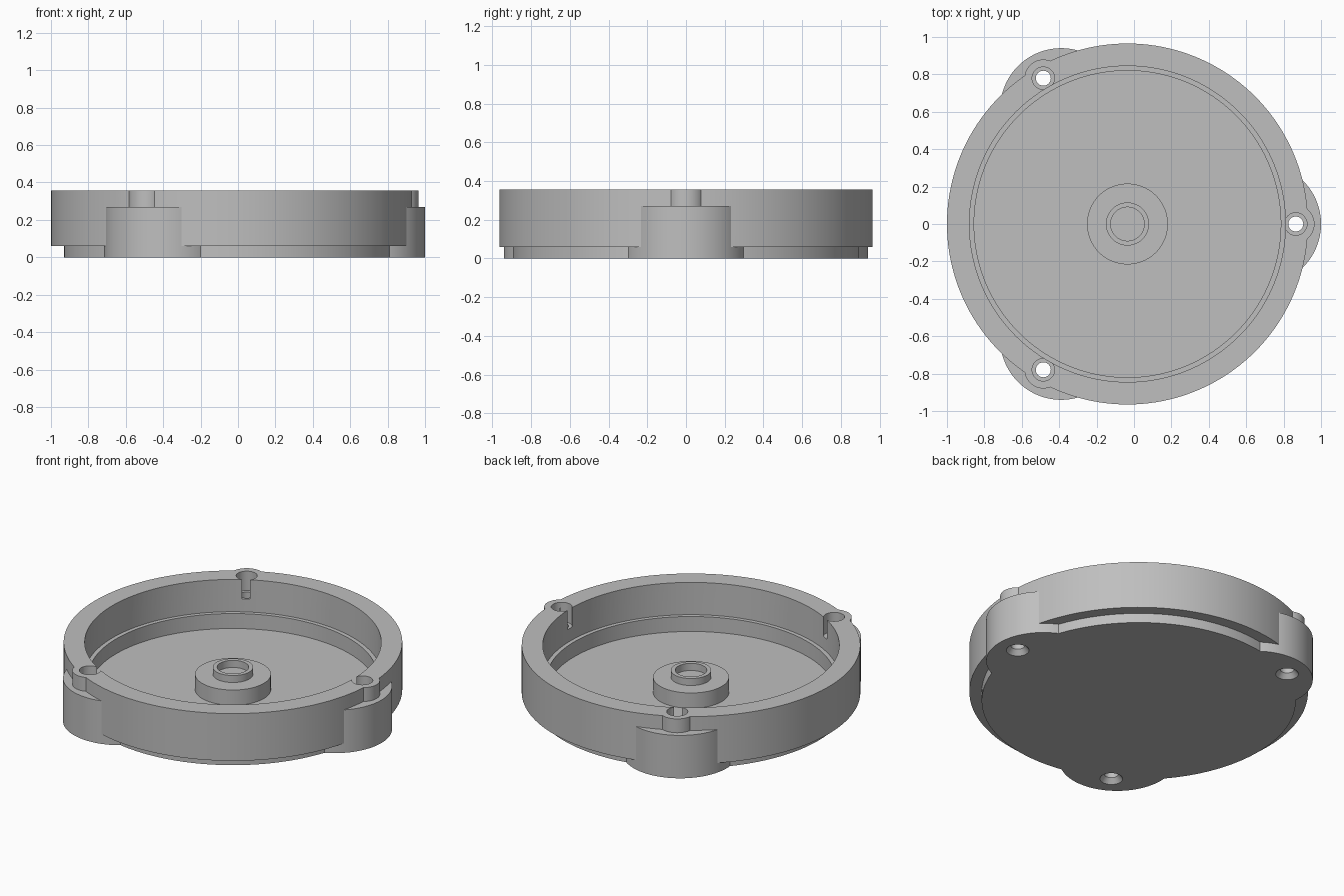
import bpy, bmesh, math
from mathutils import Matrix, Vector

cube = bpy.data.objects.get("Cube")
if cube:
    bpy.data.objects.remove(cube, do_unlink=True)

CENTRE_X = -0.035      # axis of the round housing
HEIGHT = 0.357
ABOVE = 0.5            # cutters run past the top


def lathe(name, profile, distance=0.0, angle=0.0, steps=128):
    """Spin an (radius, z) profile around a vertical axis placed off the housing axis."""
    bm = bmesh.new()
    verts = [bm.verts.new((r, 0, z)) for r, z in profile]
    edges = [bm.edges.new(pair) for pair in zip(verts, verts[1:])]
    bmesh.ops.spin(bm, geom=verts + edges, cent=(0, 0, 0), axis=(0, 0, 1),
                   angle=math.tau, steps=steps, use_duplicate=False)
    bmesh.ops.remove_doubles(bm, verts=bm.verts, dist=1e-5)
    bmesh.ops.recalc_face_normals(bm, faces=bm.faces)
    offset = Vector((CENTRE_X + distance * math.cos(angle), distance * math.sin(angle), 0))
    bmesh.ops.transform(bm, matrix=Matrix.Translation(offset), verts=bm.verts)
    mesh = bpy.data.meshes.new(name)
    bm.to_mesh(mesh)
    bm.free()
    obj = bpy.data.objects.new(name, mesh)
    bpy.context.collection.objects.link(obj)
    return obj


def cylinder(name, radius, low, high, distance, angle, steps=96):
    return lathe(name, [(0, low), (radius, low), (radius, high), (0, high)],
                 distance, angle, steps)


def combine(target, other, operation):
    """Apply a boolean and discard the helper."""
    other.hide_render = True
    mod = target.modifiers.new(operation, 'BOOLEAN')
    mod.operation = operation
    mod.solver = 'EXACT'
    mod.object = other
    bpy.context.view_layer.objects.active = target
    bpy.ops.object.modifier_apply(modifier=mod.name)
    bpy.data.objects.remove(other, do_unlink=True)


# Round body with a narrower foot
housing = lathe("housing", [(0, 0), (0.895, 0), (0.895, 0.06), (0.965, 0.06),
                            (0.965, HEIGHT), (0, HEIGHT)], steps=160)

# Three mounting lobes, each with a taller screw boss
angles = [i * math.tau / 3 for i in range(3)]
for a in angles:
    combine(housing, cylinder("lobe", 0.326, 0, 0.27, 0.709, a, 128), 'UNION')
    combine(housing, cylinder("screw_boss", 0.1, 0.1, HEIGHT, 0.9, a), 'UNION')

# Cavity with a stepped wall, leaving the hub and its raised ring standing
cavity = lathe("cavity", [(0, 0.155), (0.09, 0.155), (0.09, 0.2), (0.115, 0.2),
                          (0.115, 0.156), (0.216, 0.156), (0.216, 0.06), (0.82, 0.06),
                          (0.82, 0.154), (0.845, 0.154), (0.845, ABOVE), (0, ABOVE)],
               steps=160)
combine(housing, cavity, 'DIFFERENCE')

# Screw holes: countersunk below, counterbored above
for a in angles:
    hole = lathe("screw_hole", [(0, -0.1), (0.065, -0.1), (0.065, 0), (0.04, 0.03),
                                (0.04, 0.235), (0.06, 0.235), (0.06, ABOVE), (0, ABOVE)],
                 0.9, a, 48)
    combine(housing, hole, 'DIFFERENCE')

# Single grey finish
grey = bpy.data.materials.new("plain_grey")
grey.use_nodes = True
colour = (0.52, 0.52, 0.52, 1)
grey.diffuse_color = colour
grey.node_tree.nodes["Principled BSDF"].inputs["Base Color"].default_value = colour
housing.data.materials.clear()
housing.data.materials.append(grey)

# Smooth round walls, crisp edges
bpy.ops.object.select_all(action='DESELECT')
housing.select_set(True)
bpy.context.view_layer.objects.active = housing
bpy.ops.object.shade_smooth_by_angle(angle=math.radians(25))
